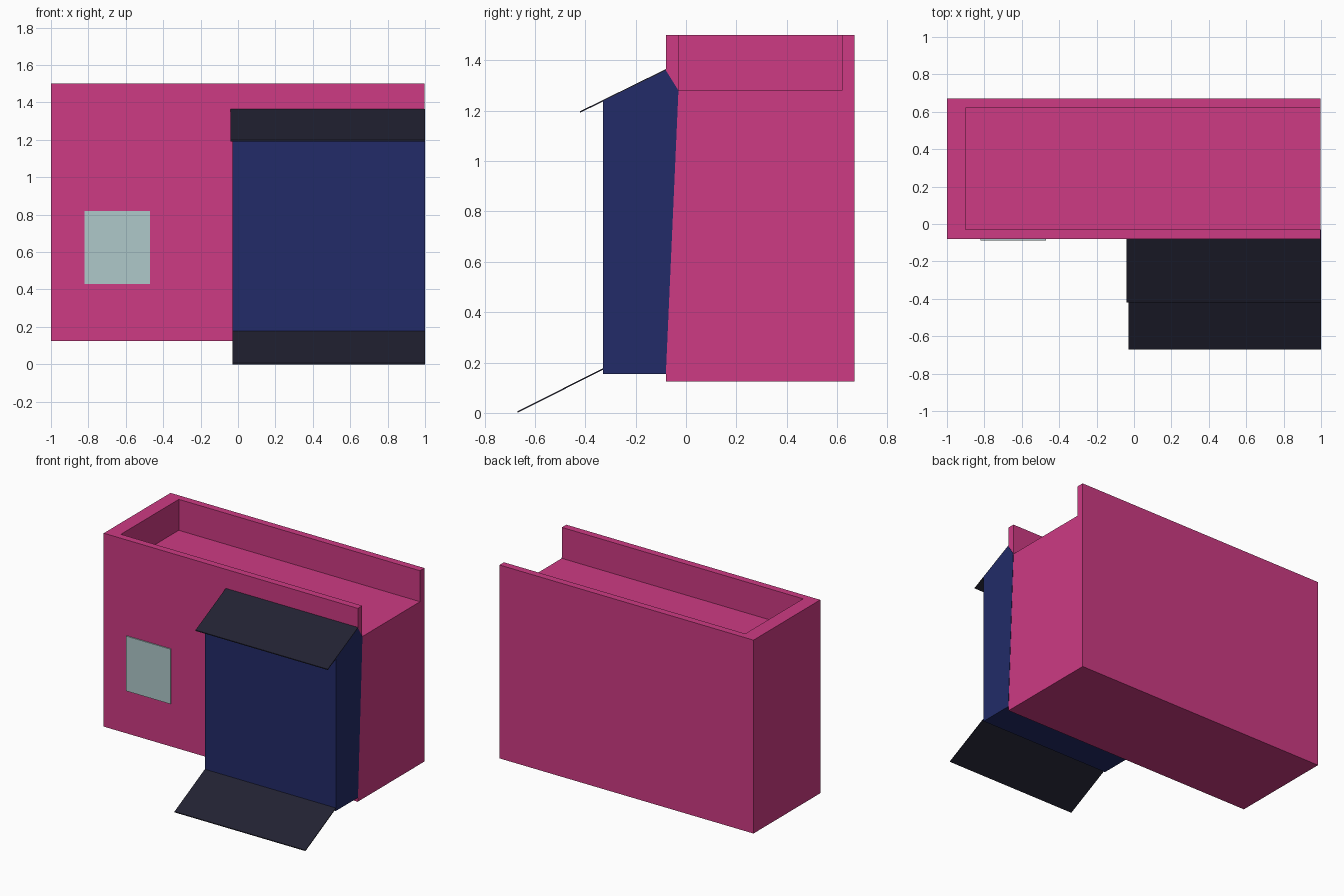
import bpy
import bmesh

cube = bpy.data.objects.get("Cube")
if cube:
    bpy.data.objects.remove(cube, do_unlink=True)


def make_material(name, rgb):
    mat = bpy.data.materials.new(name)
    mat.use_nodes = True
    mat.diffuse_color = (*rgb, 1)
    mat.node_tree.nodes["Principled BSDF"].inputs["Base Color"].default_value = (*rgb, 1)
    return mat


pink = make_material("pink wall", (0.61, 0.043, 0.228))
blue = make_material("navy blue", (0.016, 0.024, 0.138))
dark = make_material("dark slate", (0.016, 0.016, 0.032))
glass = make_material("pale glass", (0.43, 0.58, 0.585))


def extrude_profile(name, profile, x0, x1, mat):
    """Sweep a closed (y, z) side profile along x."""
    bm = bmesh.new()
    face = bm.faces.new([bm.verts.new((x0, y, z)) for y, z in profile])
    swept = bmesh.ops.extrude_face_region(bm, geom=[face])["geom"]
    verts = [v for v in swept if isinstance(v, bmesh.types.BMVert)]
    bmesh.ops.translate(bm, verts=verts, vec=(x1 - x0, 0, 0))
    bmesh.ops.recalc_face_normals(bm, faces=bm.faces)
    mesh = bpy.data.meshes.new(name)
    bm.to_mesh(mesh)
    bm.free()
    mesh.materials.append(mat)
    obj = bpy.data.objects.new(name, mesh)
    bpy.context.collection.objects.link(obj)
    return obj


def box(name, x0, x1, y0, y1, z0, z1, mat):
    return extrude_profile(name, [(y0, z0), (y1, z0), (y1, z1), (y0, z1)], x0, x1, mat)


def slab(name, x0, x1, low, high, mat, thick=0.006):
    """Thin sloping sheet between two (y, z) points."""
    (ya, za), (yb, zb) = low, high
    return extrude_profile(name, [(ya, za), (yb, zb), (yb, zb - thick), (ya, za - thick)],
                           x0, x1, mat)


# Building with a U-channel roof recess, open at the left end
FRONT, BACK, BASE, TOP, FLOOR, WALL = -0.08, 0.67, 0.125, 1.5, 1.28, 0.05
END = 0.998
channel = [(FRONT, BASE), (BACK, BASE), (BACK, TOP), (BACK - WALL, TOP),
           (BACK - WALL, FLOOR), (FRONT + WALL, FLOOR), (FRONT + WALL, TOP), (FRONT, TOP)]
extrude_profile("building", channel, -0.9, END, pink)
box("end_wall", -1, -0.9, FRONT, BACK, BASE, TOP, pink)

# Projecting bay with tapered back edge
bay = [(-0.33, 0.155), (FRONT, 0.155), (-0.03, FLOOR), (FRONT, 1.36), (-0.33, 1.238)]
extrude_profile("front_bay", bay, -0.03, 1, blue)

# Sloping sheets above and below the bay
slab("awning", -0.04, 1, (-0.42, 1.198), (FRONT, 1.365), dark)
slab("ramp", -0.03, 1, (-0.67, 0.006), (-0.33, 0.177), dark)

# Window plate
box("window", -0.82, -0.47, FRONT - 0.008, FRONT, 0.43, 0.82, glass)
